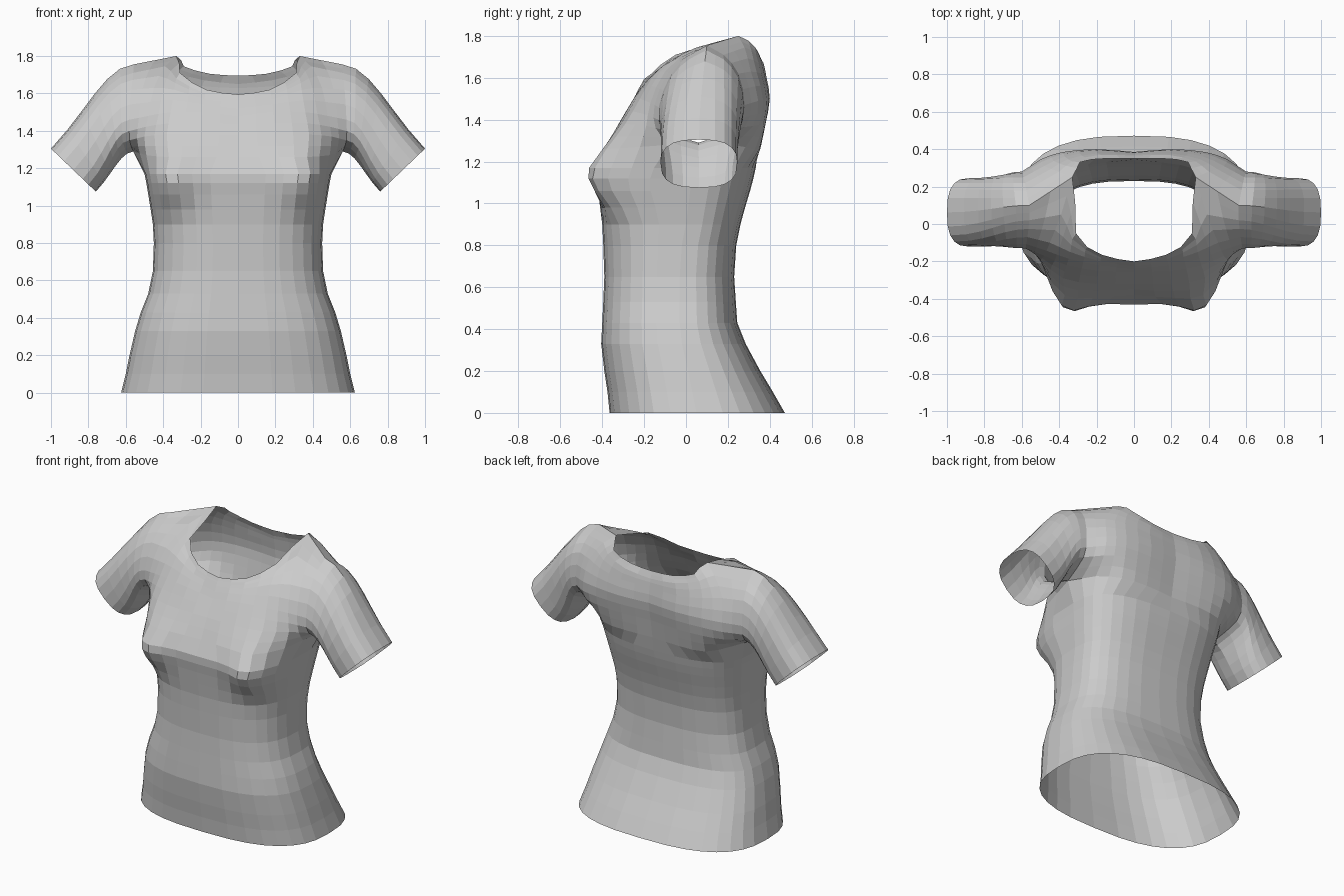
import bpy, bmesh, math
from mathutils import Vector as V

if "Cube" in bpy.data.objects:
    bpy.data.objects.remove(bpy.data.objects["Cube"])


def refine(pts):
    """Insert a smooth midpoint in each span (straight in the last one)."""
    out = []
    for i in range(len(pts) - 1):
        a, b = pts[i], pts[i + 1]
        mid = (a + b) / 2
        if i < len(pts) - 2:
            before = pts[i - 1] if i else 2 * a - b
            mid = (9 * (a + b) - before - pts[i + 2]) / 16
        out += [a, mid]
    return out + [pts[-1]]


def panel(rows):
    """Refine a coarse control grid in both directions."""
    rows = [refine([V(p) for p in r]) for r in rows]
    cols = [refine(list(c)) for c in zip(*rows)]
    return [list(r) for r in zip(*cols)]


def spow(v, e):
    return math.copysign(abs(v) ** e, v)


def torso_ring(z, w, front, back, yc):
    """Half ring from front centre round the side to back centre."""
    pts = []
    for i in range(17):
        a = math.pi * i / 16
        c, s = spow(math.cos(a), 0.74), spow(math.sin(a), 0.74)
        x = w * s if 0 < i < 16 else 0
        y = yc + (front - yc) * c if c > 0 else yc + (back - yc) * -c
        if i < 8:  # bust
            y -= 0.12 * math.exp(-((x - 0.38) / 0.13) ** 2 - ((z - 1.13) / 0.15) ** 2)
        pts.append(V((x, y, z)))
    return pts


bm = bmesh.new()


def loft(rings, closed=False):
    vs = [[bm.verts.new(p) for p in r] for r in rings]
    n = len(vs[0])
    for a, b in zip(vs, vs[1:]):
        for i in range(n if closed else n - 1):
            j = (i + 1) % n
            bm.faces.new((a[i], a[j], b[j], b[i]))


# Upper chest: rows rise from underarm to neckline, centre to armhole
front = panel([
    [(0, -.38, 1.26), (.22, -.395, 1.26), (.37, -.38, 1.26), (.49, -.22, 1.27), (.56, .06, 1.29)],
    [(0, -.32, 1.38), (.20, -.32, 1.38), (.38, -.29, 1.38), (.50, -.19, 1.37), (.58, -.10, 1.35)],
    [(0, -.26, 1.48), (.19, -.25, 1.50), (.36, -.22, 1.50), (.48, -.17, 1.48), (.58, -.13, 1.46)],
    [(0, -.225, 1.55), (.18, -.20, 1.57), (.34, -.15, 1.62), (.45, -.10, 1.63), (.57, -.07, 1.62)],
    [(0, -.21, 1.575), (.175, -.18, 1.60), (.33, -.08, 1.68), (.39, .05, 1.745), (.56, .02, 1.71)],
    [(0, -.20, 1.595), (.17, -.165, 1.62), (.31, -.05, 1.71), (.33, .25, 1.80), (.56, .10, 1.755)],
])
# Upper back
back = panel([
    [(0, .345, 1.26), (.20, .355, 1.26), (.37, .33, 1.26), (.48, .22, 1.28), (.56, .06, 1.29)],
    [(0, .365, 1.38), (.20, .38, 1.38), (.38, .37, 1.38), (.50, .32, 1.37), (.59, .24, 1.36)],
    [(0, .385, 1.50), (.20, .40, 1.50), (.38, .385, 1.50), (.50, .345, 1.49), (.60, .28, 1.47)],
    [(0, .375, 1.60), (.20, .385, 1.60), (.37, .36, 1.62), (.48, .31, 1.63), (.59, .25, 1.62)],
    [(0, .365, 1.65), (.18, .37, 1.67), (.33, .335, 1.71), (.40, .28, 1.745), (.575, .18, 1.71)],
    [(0, .35, 1.695), (.15, .35, 1.705), (.29, .33, 1.745), (.33, .25, 1.80), (.56, .10, 1.755)],
])
loft(front)
loft(back)

# Torso from hem to underarm: z, half width, front y, back y, side y
levels = [(0, .625, -.365, .472, .05), (.1, .60, -.375, .415, .03),
          (.2, .58, -.39, .355, .01), (.33, .55, -.405, .285, -.02),
          (.43, .52, -.40, .245, -.03), (.53, .48, -.395, .238, -.03),
          (.65, .455, -.39, .23, -.03), (.8, .45, -.395, .24, -.02),
          (.9, .455, -.40, .26, 0), (.98, .467, -.41, .282, .01),
          (1.06, .48, -.42, .306, .02), (1.12, .49, -.43, .322, .03),
          (1.17, .50, -.43, .333, .04)]
loft([torso_ring(*l) for l in levels] + [front[0] + back[0][-2::-1]])

# Sleeve: curves from the armhole loop to a slanted rounded cuff
armhole = [r[-1] for r in front] + [r[-1] for r in back[-2:0:-1]]
n = len(armhole)
axis, across = V((.69, 0, -.724)), V((.12, 0, .115))
paths = []
for k, p0 in enumerate(armhole):
    a = 2 * math.pi * k / n
    p3 = V((.88, .062, 1.19)) - across * spow(math.cos(a), .75)
    p3.y -= .183 * spow(math.sin(a), .75)
    d = (p3 - p0).length
    p1, p2 = p0 + V((.24 * d, 0, -.02 * d)), p3 - axis * .45 * d
    ts = [i / 6 for i in range(7)]
    paths.append([(1 - t) ** 3 * p0 + 3 * t * (1 - t) ** 2 * p1
                  + 3 * t * t * (1 - t) * p2 + t ** 3 * p3 for t in ts])
loft(list(zip(*paths)), closed=True)

# Weld the half shirt and mirror it
bmesh.ops.remove_doubles(bm, verts=bm.verts, dist=1e-4)
bmesh.ops.recalc_face_normals(bm, faces=bm.faces)
mesh = bpy.data.meshes.new("shirt")
bm.to_mesh(mesh)
bm.free()
shirt = bpy.data.objects.new("shirt", mesh)
bpy.context.collection.objects.link(shirt)
mirror = shirt.modifiers.new("mirror", 'MIRROR')
mirror.use_axis[0] = True
mirror.merge_threshold = 0.001
